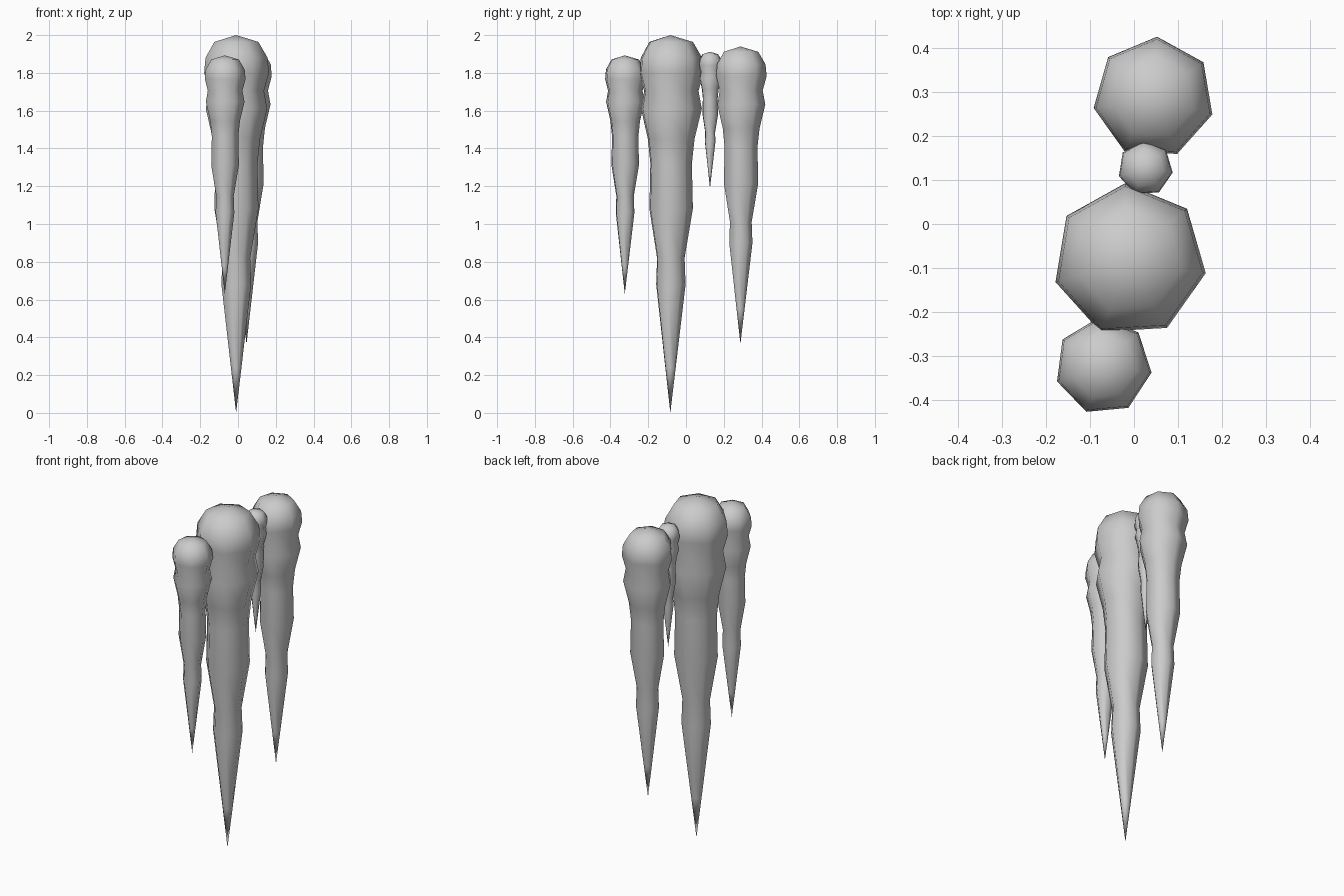
import bpy, bmesh
from math import radians, cos, sin, pi

if "Cube" in bpy.data.objects:
    bpy.data.objects.remove(bpy.data.objects["Cube"])

SIDES = 7
# (fraction of length from the top, fraction of widest radius)
PROFILE = [(0.018, 0.68), (0.06, 0.96), (0.1, 1.0), (0.148, 0.85), (0.195, 0.95),
           (0.275, 0.73), (0.34, 0.65), (0.46, 0.68), (0.59, 0.43), (0.66, 0.46),
           (0.88, 0.163)]


def icicle(name, x, y, top, tip, radius, phase):
    """Seven-sided rippled spike hanging from a rounded cap."""
    bm = bmesh.new()
    length = top - tip
    rings = []
    for f, r in PROFILE:
        ring = []
        for i in range(SIDES):
            a = radians(phase) + 2 * pi * i / SIDES
            ring.append(bm.verts.new((x + radius * r * cos(a),
                                      y + radius * r * sin(a),
                                      top - f * length)))
        rings.append(ring)
    apex = bm.verts.new((x, y, top))
    point = bm.verts.new((x, y, tip))
    for i in range(SIDES):
        j = (i + 1) % SIDES
        bm.faces.new((apex, rings[0][i], rings[0][j]))
        for a, b in zip(rings, rings[1:]):
            bm.faces.new((a[i], b[i], b[j], a[j]))
        bm.faces.new((rings[-1][i], point, rings[-1][j]))
    bmesh.ops.recalc_face_normals(bm, faces=bm.faces)
    for face in bm.faces:
        face.smooth = True
    mesh = bpy.data.meshes.new(name)
    bm.to_mesh(mesh)
    bm.free()
    bpy.context.collection.objects.link(bpy.data.objects.new(name, mesh))


# Row of four icicles along y
icicle("icicle_large", -0.01, -0.083, 2.0, 0.0, 0.176, -9.5)
icicle("icicle_medium", 0.045, 0.288, 1.94, 0.365, 0.139, -16)
icicle("icicle_small", -0.07, -0.324, 1.893, 0.63, 0.111, -7.5)
icicle("icicle_tiny", 0.026, 0.127, 1.912, 1.19, 0.063, -9)
